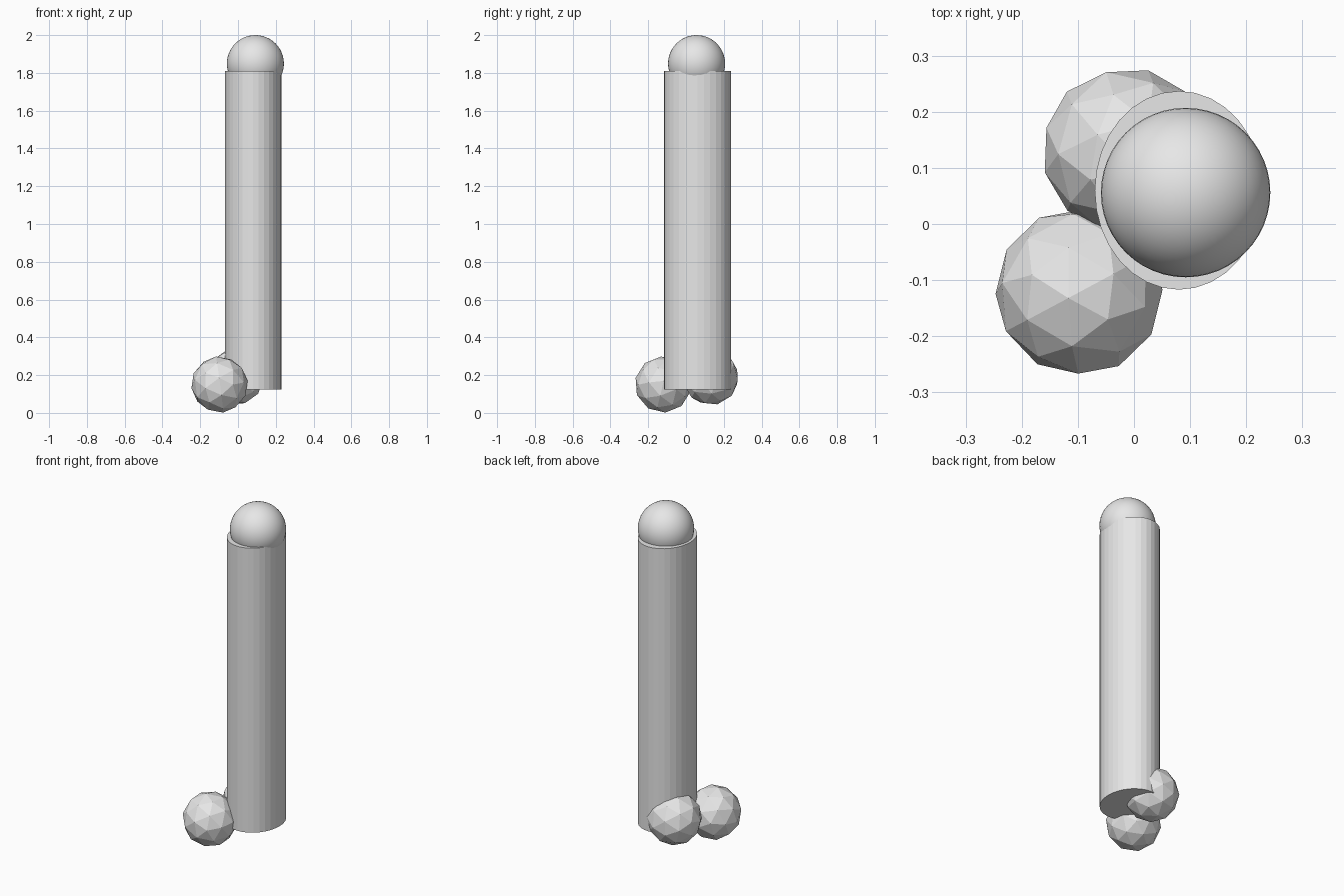
import bpy

cube = bpy.data.objects.get("Cube")
if cube:
    bpy.data.objects.remove(cube, do_unlink=True)

# Single plain grey
grey = bpy.data.materials.new("light grey")
grey.use_nodes = True
colour = (0.8, 0.8, 0.8, 1)
grey.diffuse_color = colour
grey.node_tree.nodes["Principled BSDF"].inputs["Base Color"].default_value = colour


def finish(name):
    obj = bpy.context.object
    obj.name = name
    obj.data.materials.append(grey)
    return obj


# Tall column with a slightly oval section
bpy.ops.mesh.primitive_cylinder_add(vertices=32, radius=1, depth=1.685,
                                    location=(0.08, 0.06, 0.9675))
column = finish("column")
column.scale = (0.15, 0.177, 1)

# Smooth ball sunk into the top of the column
bpy.ops.mesh.primitive_uv_sphere_add(segments=48, ring_count=24, radius=0.151,
                                     location=(0.092, 0.056, 1.849))
finish("top_ball")
bpy.ops.object.shade_smooth()

# Faceted balls at the foot of the column
for name, place, turn in (
    ("front_foot_ball", (-0.098, -0.121, 0.15), (0.4, 0.3, 0.2)),
    ("back_foot_ball", (-0.014, 0.13, 0.19), (0.3, -0.5, 0.1)),
):
    bpy.ops.mesh.primitive_ico_sphere_add(subdivisions=2, radius=0.15,
                                          location=place, rotation=turn)
    finish(name)
